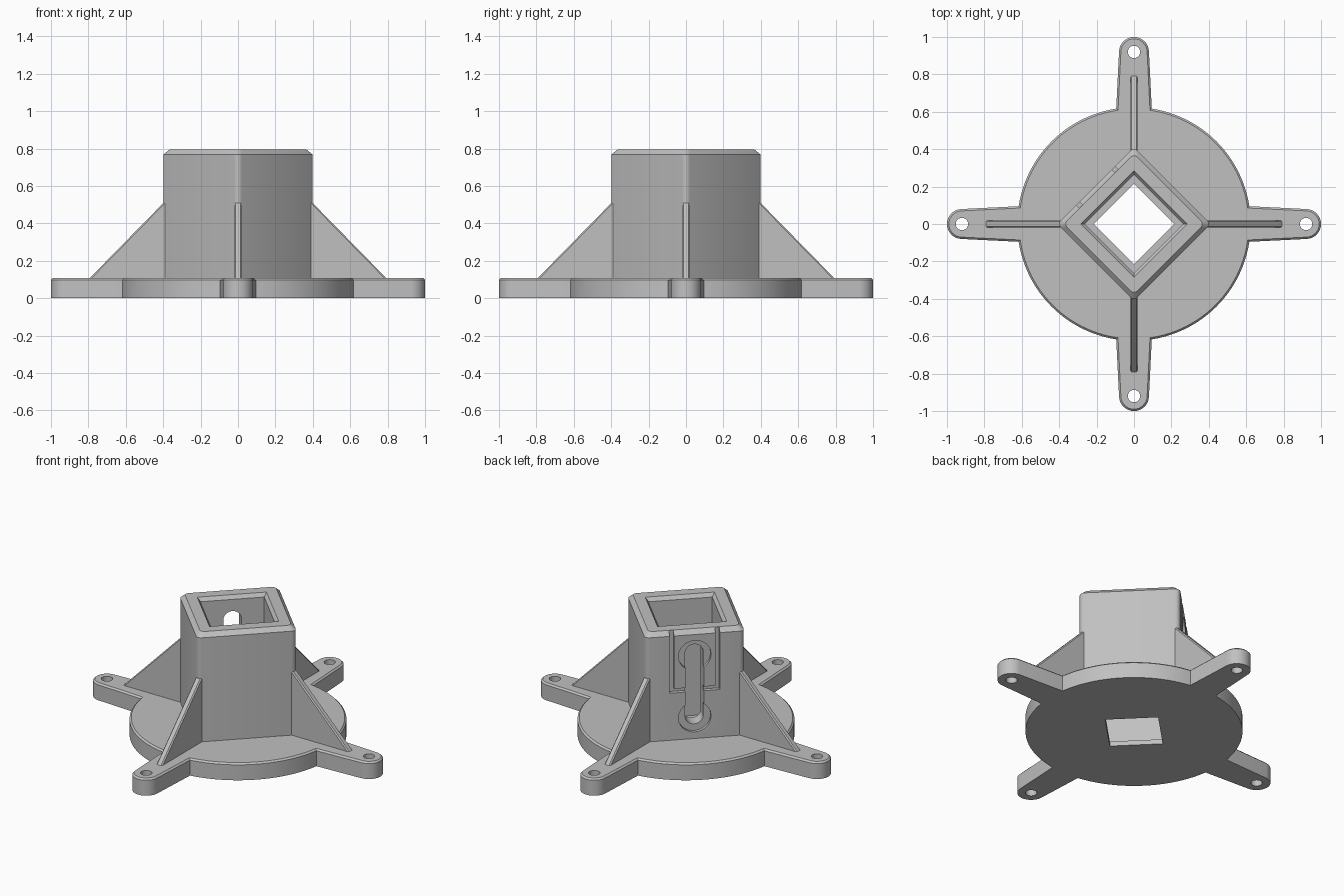
import bpy, bmesh
from math import sin, cos, pi, asin, radians, sqrt
from mathutils import Matrix

if "Cube" in bpy.data.objects:
    bpy.data.objects.remove(bpy.data.objects["Cube"], do_unlink=True)

grey = bpy.data.materials.new("plain_grey")
grey.use_nodes = True
COLOUR = (0.53, 0.53, 0.53, 1)
grey.diffuse_color = COLOUR
grey.node_tree.nodes["Principled BSDF"].inputs["Base Color"].default_value = COLOUR


def arc(cx, cy, r, a0, a1, n):
    return [(cx + r * cos(a0 + (a1 - a0) * i / n), cy + r * sin(a0 + (a1 - a0) * i / n))
            for i in range(n + 1)]


def circle(cx, cy, r, n=40):
    return arc(cx, cy, r, 0, 2 * pi, n)[:-1]


def diamond(d, r=0.0, n=4):
    """Square with its corners on the axes, each corner rounded by r."""
    pts = []
    for k in range(4):
        a, c = k * pi / 2, d - r * sqrt(2)
        pts += arc(c * cos(a), c * sin(a), r, a - pi / 4, a + pi / 4, n) if r else [(d * cos(a), d * sin(a))]
    return pts


def loft(name, sections, matrix=Matrix(), bevel=0, bevel_rule=None):
    """Skin a stack of (outline, height) sections into a closed solid."""
    bm = bmesh.new()
    rings = [[bm.verts.new((x, y, z)) for x, y in pts] for pts, z in sections]
    bm.faces.new(rings[0][::-1])
    bm.faces.new(rings[-1])
    for lo, hi in zip(rings, rings[1:]):
        for i in range(len(lo)):
            j = (i + 1) % len(lo)
            bm.faces.new((lo[i], lo[j], hi[j], hi[i]))
    bmesh.ops.recalc_face_normals(bm, faces=bm.faces)
    if bevel:
        edges = [e for e in bm.edges if bevel_rule(e)]
        bmesh.ops.bevel(bm, geom=edges, offset=bevel, segments=1, affect='EDGES')
    bm.transform(matrix)
    mesh = bpy.data.meshes.new(name)
    bm.to_mesh(mesh)
    bm.free()
    mesh.materials.append(grey)
    obj = bpy.data.objects.new(name, mesh)
    bpy.context.collection.objects.link(obj)
    return obj


def activate(obj):
    bpy.ops.object.select_all(action='DESELECT')
    obj.select_set(True)
    bpy.context.view_layer.objects.active = obj


def cut(obj, cutters):
    activate(obj)
    for c in cutters:
        mod = obj.modifiers.new("cut", 'BOOLEAN')
        mod.operation, mod.solver, mod.object = 'DIFFERENCE', 'EXACT', c
        bpy.ops.object.modifier_apply(modifier=mod.name)


def box(x0, x1, y0, y1):
    return [(x0, y0), (x1, y0), (x1, y1), (x0, y1)]


UPRIGHT = Matrix.Rotation(pi / 2, 4, 'X')
TOP = 0.795

# Base plate: disc with four tapered mounting arms
DISC, ROOT, TIP, REACH = 0.624, 0.095, 0.08, 0.92
root_angle = asin(ROOT / DISC)
quarter = arc(REACH, 0, TIP, radians(-87), radians(87), 16)
quarter += arc(0, 0, DISC, root_angle, pi / 2 - root_angle, 24)
outline = []
for k in range(4):
    c, s = cos(k * pi / 2), sin(k * pi / 2)
    outline += [(x * c - y * s, x * s + y * c) for x, y in quarter]
base = loft("base_plate", [(outline, 0), (outline, 0.108)], bevel=0.01,
            bevel_rule=lambda e: all(v.co.z > 0.1 for v in e.verts))

# Square tower with rounded corners and a chamfered rim
wall = diamond(0.411, 0.028)
tower = loft("tower", [(wall, 0.1), (wall, 0.768), (diamond(0.376, 0.026), TOP)])

# Cavity with a small floor ledge and a chamfered mouth
cavity = loft("cavity_cutter", [(diamond(0.216), -0.1), (diamond(0.216), 0.03), (diamond(0.263), 0.03),
                                (diamond(0.263), 0.772), (diamond(0.286), TOP), (diamond(0.286), 0.9)])

# Arm screw holes
holes = [loft("hole_cutter", [(circle(REACH * cos(a), REACH * sin(a), 0.033, 24), z) for z in (-0.1, 0.3)])
         for a in (k * pi / 2 for k in range(4))]
cut(base, [cavity] + holes)

# Wall slot, round counterbores and strap groove on the back face
face = Matrix.Rotation(pi / 4, 4, 'Z') @ UPRIGHT
SURFACE = 0.411 / sqrt(2)


def wall_cutter(name, pts, depth):
    return loft(name, [(pts, -0.4), (pts, depth - SURFACE)], face)


slot = arc(0, 0.645, 0.053, 0, pi, 16) + arc(0, 0.245, 0.053, pi, 2 * pi, 16)
G, W = 0.134, 0.013
groove = [(-G - W, 0.42 - W), (G + W, 0.42 - W), (G + W, 0.9), (G - W, 0.9),
          (G - W, 0.42 + W), (W - G, 0.42 + W), (W - G, 0.9), (-G - W, 0.9)]
wall_cuts = [wall_cutter("groove_cutter", groove, 0.024),
             wall_cutter("counterbore_cutter", circle(0, 0.635, 0.095), 0.02),
             wall_cutter("counterbore_cutter", circle(0, 0.245, 0.095), 0.02),
             wall_cutter("slot_cutter", slot, 0.18)]
cut(tower, [cavity] + wall_cuts)

# Four triangular ribs with chamfered slopes
parts = [base, tower]
rib_side = [(0.34, 0.1), (0.80, 0.1), (0.398, 0.51), (0.34, 0.51)]


def on_slope(e):
    a, b = (v.co for v in e.verts)
    return abs(a.z - b.z) < 1e-4 and abs(a.x - b.x) > 0.2 and abs(a.y - b.y) > 0.2


for k in range(4):
    parts.append(loft("rib", [(rib_side, -0.02), (rib_side, 0.02)],
                      Matrix.Rotation(k * pi / 2, 4, 'Z') @ UPRIGHT, 0.007, on_slope))

for c in [cavity] + holes + wall_cuts:
    bpy.data.objects.remove(c, do_unlink=True)
for p in parts:
    activate(p)
    bpy.ops.object.shade_smooth_by_angle(angle=radians(30))
